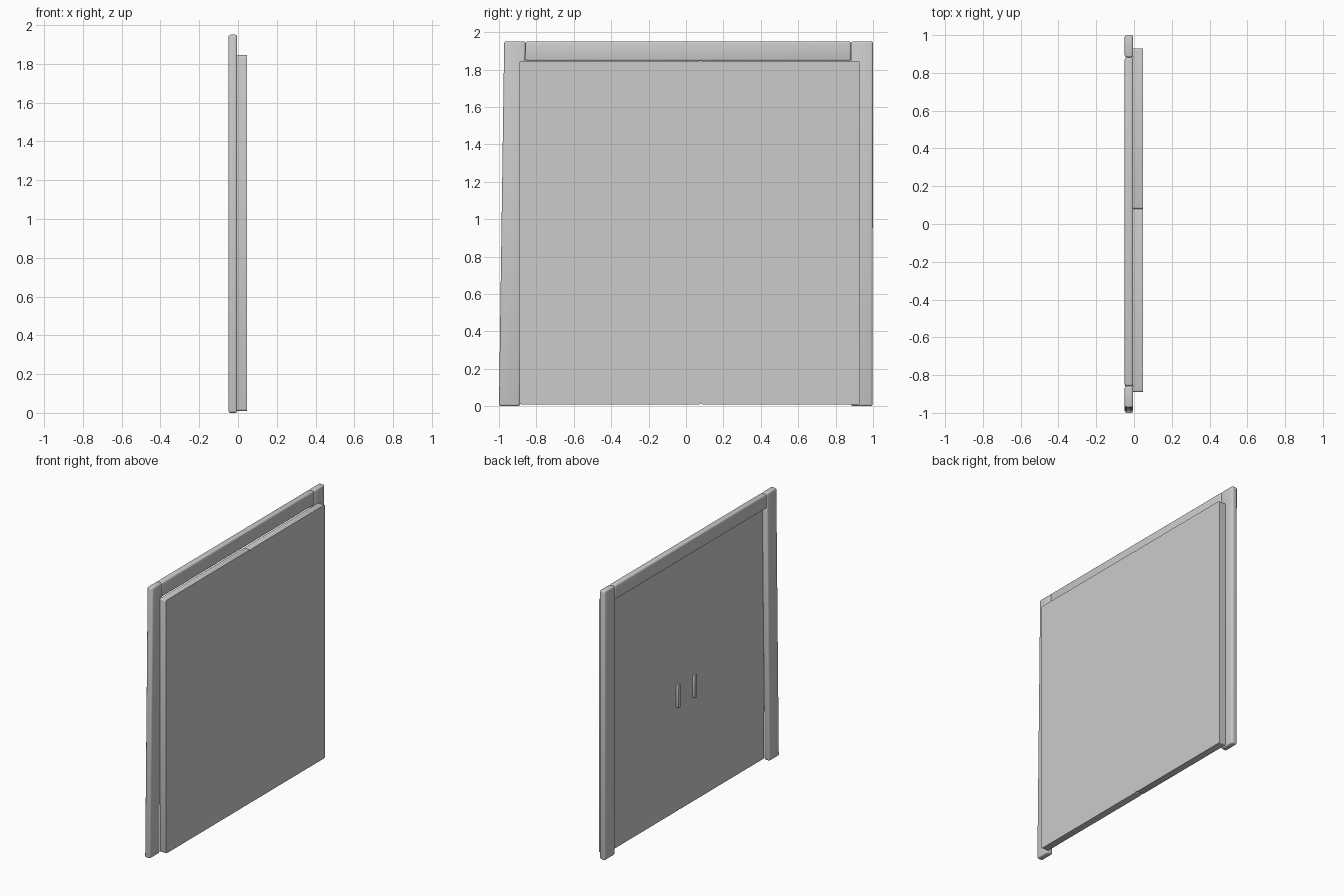
import bpy, bmesh

if "Cube" in bpy.data.objects:
    bpy.data.objects.remove(bpy.data.objects["Cube"])


def prism(name, outline, x0, x1, bevel, along_x_only=False):
    """Extrude a (y, z) outline from x0 to x1 and round its edges."""
    bm = bmesh.new()
    face = bm.faces.new([bm.verts.new((x0, y, z)) for y, z in outline])
    ext = bmesh.ops.extrude_face_region(bm, geom=[face])
    for v in ext["geom"]:
        if isinstance(v, bmesh.types.BMVert):
            v.co.x = x1
    bmesh.ops.recalc_face_normals(bm, faces=bm.faces)
    edges = [e for e in bm.edges
             if not along_x_only or abs(e.verts[0].co.x - e.verts[1].co.x) > 1e-4]
    bmesh.ops.bevel(bm, geom=edges, offset=bevel, segments=3, profile=0.5,
                    affect='EDGES', clamp_overlap=True)
    mesh = bpy.data.meshes.new(name)
    bm.to_mesh(mesh)
    bm.free()
    ob = bpy.data.objects.new(name, mesh)
    bpy.context.collection.objects.link(ob)
    bpy.ops.object.select_all(action='DESELECT')
    ob.select_set(True)
    bpy.context.view_layer.objects.active = ob
    bpy.ops.object.shade_smooth_by_angle(angle=0.7)
    return ob


def box(name, y0, y1, z0, z1, x0, x1, bevel, along_x_only=False):
    outline = [(y0, z0), (y1, z0), (y1, z1), (y0, z1)]
    return prism(name, outline, x0, x1, bevel, along_x_only)


BACK, JOIN, FACE = -0.049, -0.004, 0.047

# Frame: leaning post, straighter post and the lintel fitted between them
prism("leaning_post", [(-1.0, 0), (-0.888, 0), (-0.858, 1.95), (-0.972, 1.95)],
      BACK, JOIN, 0.011)
prism("straight_post", [(0.882, 0), (0.997, 0), (1.0, 1.95), (0.882, 1.95)],
      BACK, JOIN, 0.011)
prism("lintel", [(-0.861, 1.845), (0.882, 1.845), (0.882, 1.95), (-0.858, 1.95)],
      BACK, JOIN, 0.011)

# Two door leaves meeting off centre
for side, y0, y1 in (("left", -0.89, 0.08), ("right", 0.08, 0.93)):
    box(f"door_{side}", y0, y1, 0.01, 1.845, JOIN, FACE, 0.01, True)

# Pull handles on the frame side of the doors
for side, y in (("left", -0.078), ("right", 0.11)):
    box(f"handle_{side}", y - 0.012, y + 0.012, 0.765, 0.93, -0.026, JOIN, 0.003)
